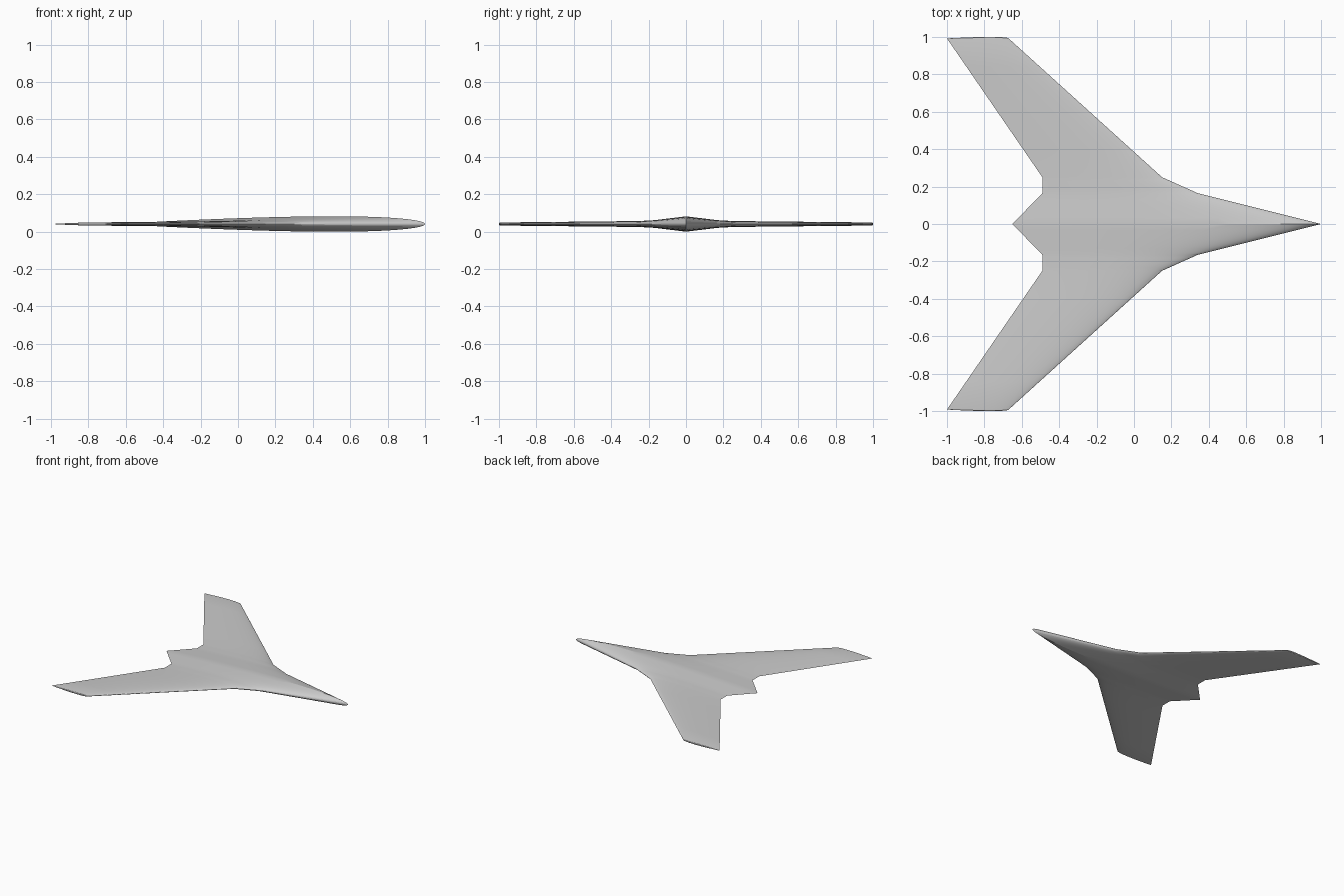
import bpy, bmesh, math

if "Cube" in bpy.data.objects:
    bpy.data.objects.remove(bpy.data.objects["Cube"], do_unlink=True)

# Single grey skin colour
grey = bpy.data.materials.new("light grey skin")
grey.use_nodes = True
GREY = (0.6, 0.6, 0.6, 1)
grey.diffuse_color = GREY
grey.node_tree.nodes["Principled BSDF"].inputs["Base Color"].default_value = GREY

THICKNESS = 0.05      # thickness to chord ratio
MID_Z = 0.041
CHORD_STEPS = 28
SPAN_STEPS = 5
CAP_STEPS = 5

# Half-span stations: y, leading edge x, trailing edge x
STATIONS = [(0, 1.0, -0.65), (0.165, 0.34, -0.49),
            (0.25, 0.15, -0.49), (0.992, -0.67, -1.0)]


def half_thickness(t):
    """Symmetric airfoil with a closed trailing edge, t from 0 to 1."""
    return 5 * THICKNESS * (0.2969 * math.sqrt(t) - 0.126 * t
                            - 0.3516 * t**2 + 0.2843 * t**3 - 0.1036 * t**4)


def section(y, lead, trail, cap=0.0):
    """Closed airfoil loop; cap turns it outwards to round the wing tip."""
    chord = lead - trail
    loop = []
    for i in range(2 * CHORD_STEPS):
        a = math.pi * i / CHORD_STEPS
        t = (1 + math.cos(a)) / 2
        h = chord * half_thickness(t)
        side = 1 if i <= CHORD_STEPS else -1
        loop.append((lead - t * chord, y + h * math.sin(cap),
                     MID_Z + side * h * math.cos(cap)))
    return loop


# Sections from the centreline to the left tip
half = []
for a, b in zip(STATIONS, STATIONS[1:]):
    for k in range(SPAN_STEPS):
        f = k / SPAN_STEPS
        half.append(section(*[p + (q - p) * f for p, q in zip(a, b)]))
for k in range(CAP_STEPS + 1):
    half.append(section(*STATIONS[-1], cap=math.pi / 2 * k / CAP_STEPS))

# Mirror the sections to the right and skin them all
mirrored = [[(x, -y, z) for x, y, z in loop] for loop in reversed(half[1:])]
bm = bmesh.new()
rings = [[bm.verts.new(p) for p in loop] for loop in mirrored + half]
for r, s in zip(rings, rings[1:]):
    for i in range(len(r)):
        j = (i + 1) % len(r)
        bm.faces.new((r[i], r[j], s[j], s[i]))
bmesh.ops.remove_doubles(bm, verts=bm.verts, dist=0.00001)
bmesh.ops.recalc_face_normals(bm, faces=bm.faces)

mesh = bpy.data.meshes.new("flying_wing_body")
bm.to_mesh(mesh)
bm.free()
mesh.materials.append(grey)
body = bpy.data.objects.new("flying_wing_body", mesh)
bpy.context.collection.objects.link(body)

# Smooth skin with a crease along the spine and the trailing edge
bpy.context.view_layer.objects.active = body
body.select_set(True)
bpy.ops.object.shade_smooth_by_angle(angle=math.radians(12))
